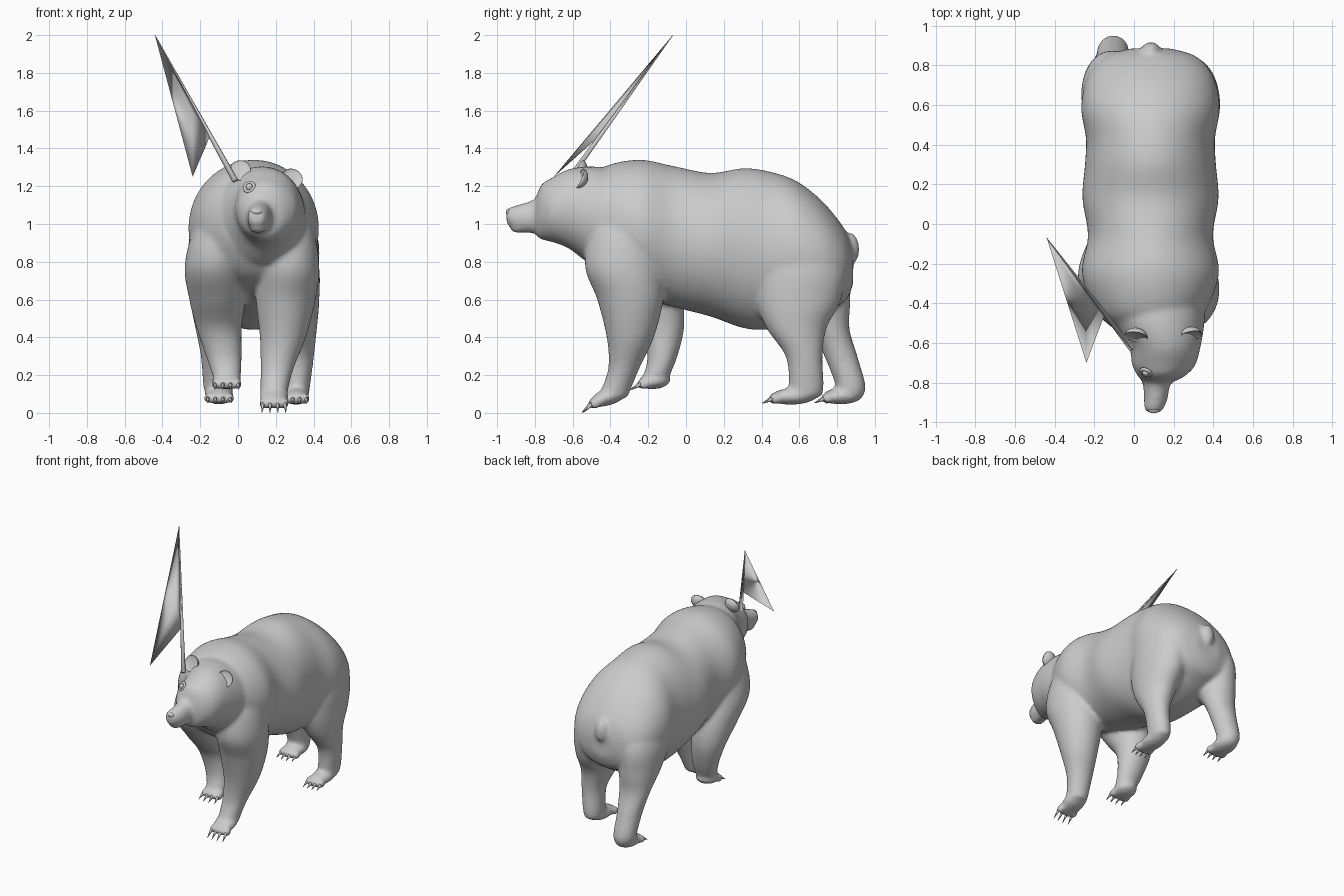
import bpy, bmesh
from math import sin, cos, pi
from mathutils import Vector, Matrix

cube = bpy.data.objects.get("Cube")
if cube:
    bpy.data.objects.remove(cube, do_unlink=True)

grey = bpy.data.materials.new("plain_grey")
grey.use_nodes = True
tone = (0.6, 0.6, 0.6, 1)
grey.diffuse_color = tone
grey.node_tree.nodes["Principled BSDF"].inputs["Base Color"].default_value = tone


def make(name, bm):
    """Turn a bmesh into a named smooth object."""
    bmesh.ops.recalc_face_normals(bm, faces=bm.faces)
    mesh = bpy.data.meshes.new(name)
    bm.to_mesh(mesh)
    bm.free()
    obj = bpy.data.objects.new(name, mesh)
    bpy.context.collection.objects.link(obj)
    mesh.materials.append(grey)
    mesh.shade_smooth()
    return obj


def ball(bm, place, size, tilt=0):
    matrix = Matrix.Translation(place) @ Matrix.Rotation(tilt, 4, 'X') @ Matrix.Diagonal((*size, 1))
    return bmesh.ops.create_uvsphere(bm, u_segments=24, v_segments=14, radius=1, matrix=matrix)["verts"]


def spike(bm, start, end, thick, tip=0.001, sides=8):
    start, end = Vector(start), Vector(end)
    way = end - start
    matrix = Matrix.Translation((start + end) / 2) @ way.to_track_quat('Z', 'Y').to_matrix().to_4x4()
    bmesh.ops.create_cone(bm, cap_ends=True, segments=sides, radius1=thick, radius2=tip,
                          depth=way.length, matrix=matrix)


def spline(stations, steps=8):
    """Catmull-Rom interpolation through the cross-sections."""
    pts = [Vector(s) for s in stations]
    pts = [pts[0]] + pts + [pts[-1]]
    for a, b, c, d in zip(pts, pts[1:], pts[2:], pts[3:]):
        for k in range(steps):
            t = k / steps
            yield (b * 2 + (c - a) * t + (a * 2 - b * 5 + c * 4 - d) * t**2
                   + (b * 3 - a - c * 3 + d) * t**3) / 2
    yield pts[-1]


def loft(bm, axis, stations, sides=80):
    """Stations hold: position on axis, two centre values, two radii."""
    rings = []
    for at, u, v, ru, rv in spline(stations):
        ring = []
        for i in range(sides):
            a = 2 * pi * i / sides
            p, q = u + ru * cos(a), v + rv * sin(a)
            ring.append(bm.verts.new((p, at, q) if axis == 'Y' else (p, q, at)))
        rings.append(ring)
    for r, s in zip(rings, rings[1:]):
        for i in range(sides):
            j = (i + 1) % sides
            bm.faces.new((r[i], r[j], s[j], s[i]))
    bm.faces.new(rings[0])
    bm.faces.new(rings[-1])


fur, claws = bmesh.new(), bmesh.new()

# Trunk: y, top, bottom, half width
trunk = [(-.54, 1.2, .84, .17), (-.44, 1.3, .72, .275), (-.25, 1.34, .62, .345),
         (-.06, 1.305, .56, .315), (.13, 1.27, .51, .343), (.3, 1.295, .45, .33), (.43, 1.28, .44, .325),
         (.57, 1.235, .46, .348), (.69, 1.15, .5, .335), (.78, 1.055, .55, .295),
         (.85, .955, .6, .22), (.885, .86, .68, .1)]
loft(fur, 'Y', [(y, .083, (t + b) / 2, w, (t - b) / 2) for y, t, b, w in trunk])

# Neck, skull and muzzle
loft(fur, 'Y', [(-.38, .11, 1.03, .25, .26), (-.5, .125, 1.045, .23, .26), (-.62, .155, 1.08, .18, .21),
                (-.71, .15, 1.075, .16, .17), (-.76, .14, 1.065, .125, .15), (-.785, .13, 1.05, .095, .12),
                (-.805, .115, 1.04, .07, .09), (-.88, .11, 1.03, .06, .075),
                (-.93, .1, 1.035, .05, .055), (-.95, .1, 1.04, .033, .035)])
ball(fur, (.105, -.885, .97), (.046, .045, .018))

# Legs: z, centre x, centre y, half width, half depth
legs = [
    [(1.18, .2, -.3, .08, .1), (1, .25, -.32, .14, .18), (.78, .267, -.33, .163, .205),
     (.6, .253, -.295, .158, .175), (.4, .238, -.295, .122, .125), (.25, .21, -.325, .09, .085),
     (.15, .195, -.36, .076, .078), (.08, .19, -.39, .07, .08)],
    [(1.18, -.03, -.3, .08, .1), (1, -.085, -.3, .14, .18), (.78, -.12, -.28, .162, .2),
     (.6, -.11, -.19, .148, .17), (.45, -.1, -.125, .12, .115), (.3, -.075, -.125, .095, .08),
     (.2, -.06, -.155, .077, .07)],
    [(1.08, .22, .56, .12, .16), (.8, .27, .605, .155, .235), (.6, .287, .595, .143, .225),
     (.45, .303, .585, .115, .16), (.3, .322, .625, .08, .098), (.15, .313, .637, .07, .093),
     (.085, .308, .63, .065, .09)],
    [(1.08, -.05, .56, .12, .16), (.8, -.105, .635, .155, .225), (.6, -.115, .7, .138, .17),
     (.45, -.115, .765, .112, .1), (.3, -.11, .82, .087, .088), (.15, -.105, .87, .08, .08),
     (.09, -.1, .86, .07, .08)],
]
for stations in legs:
    loft(fur, 'Z', stations)

# Paws: centre, half width, half length, tilt, with four toes and claws each
for x, y, z, wide, size, tilt in [(.19, -.41, .085, .078, .1, .3), (-.06, -.165, .17, .08, .085, .1),
                                  (.308, .57, .088, .07, .13, .05), (-.1, .83, .09, .078, .11, .05)]:
    ball(fur, (x, y, z), (wide, size, .045), tilt)
    for i in (-1.5, -.5, .5, 1.5):
        toe = Vector((x + i * wide / 2, y - size * .82 + abs(i) * .008, z - tilt * .09 - .008))
        ball(fur, toe, (.023, .034, .03))
        spike(claws, toe + Vector((0, -.015, 0)), toe + Vector((i * .003, -.065, -.02 - tilt * .1)), .012)

# Tail
ball(fur, (.085, .88, .875), (.046, .038, .08), .1)

# Fuse the parts into one soft skin
bear = make("bear_body", fur)
remesh = bear.modifiers.new("fuse", 'REMESH')
remesh.mode = 'VOXEL'
remesh.voxel_size = .012
soft = bear.modifiers.new("soften", 'SMOOTH')
soft.factor = .5
soft.iterations = 14
skin = bpy.data.meshes.new_from_object(bear.evaluated_get(bpy.context.evaluated_depsgraph_get()))
bear.modifiers.clear()
bear.data = skin
skin.materials.clear()
skin.materials.append(grey)
skin.shade_smooth()
make("claws", claws)

# Ears: flattened balls leaning back, with the front pressed into a cup
for name, place, lean in [("right_ear", (.01, -.57, 1.285), -.3), ("left_ear", (.285, -.565, 1.24), .45)]:
    bm = bmesh.new()
    verts = ball(bm, (0, 0, 0), (.058, .045, .058))
    for v in verts:
        if v.co.y < 0:
            v.co.y *= -.3
    turn = Matrix.Rotation(lean, 4, 'Y') @ Matrix.Rotation(-.45, 4, 'X')
    bmesh.ops.transform(bm, verts=verts, matrix=Matrix.Translation(place) @ turn)
    make(name, bm)

# Nose and eyes
for name, place, size in [("nose", (.1, -.94, 1.065), (.028, .014, .016)),
                          ("right_eye", (.06, -.75, 1.195), (.018, .018, .02)),
                          ("left_eye", (.2, -.768, 1.115), (.014, .014, .012))]:
    bm = bmesh.new()
    ball(bm, place, size)
    make(name, bm)
bpy.ops.mesh.primitive_torus_add(location=(.06, -.747, 1.195), rotation=(1.1, 0, -.4), major_segments=24,
                                 minor_segments=8, major_radius=.026, minor_radius=.009)
rim = bpy.context.object
rim.name = "right_eye_rim"
rim.data.materials.append(grey)
rim.data.shade_smooth()

# Flag pole and folded pennant
base, peak = Vector((-.015, -.625, 1.23)), Vector((-.44, -.07, 2))
bm = bmesh.new()
spike(bm, base, peak, .017, .002, 6)
make("flag_pole", bm)
bm = bmesh.new()
corner, fold = Vector((-.24, -.7, 1.25)), Vector((-.245, -.4, 1.6))
hem = base.lerp(peak, .31)
t, c, h, f = [bm.verts.new(p) for p in (peak, corner, hem, fold)]
for face in ((t, c, h), (t, f, c), (f, h, c), (t, h, f)):
    bm.faces.new(face)
make("pennant", bm)
